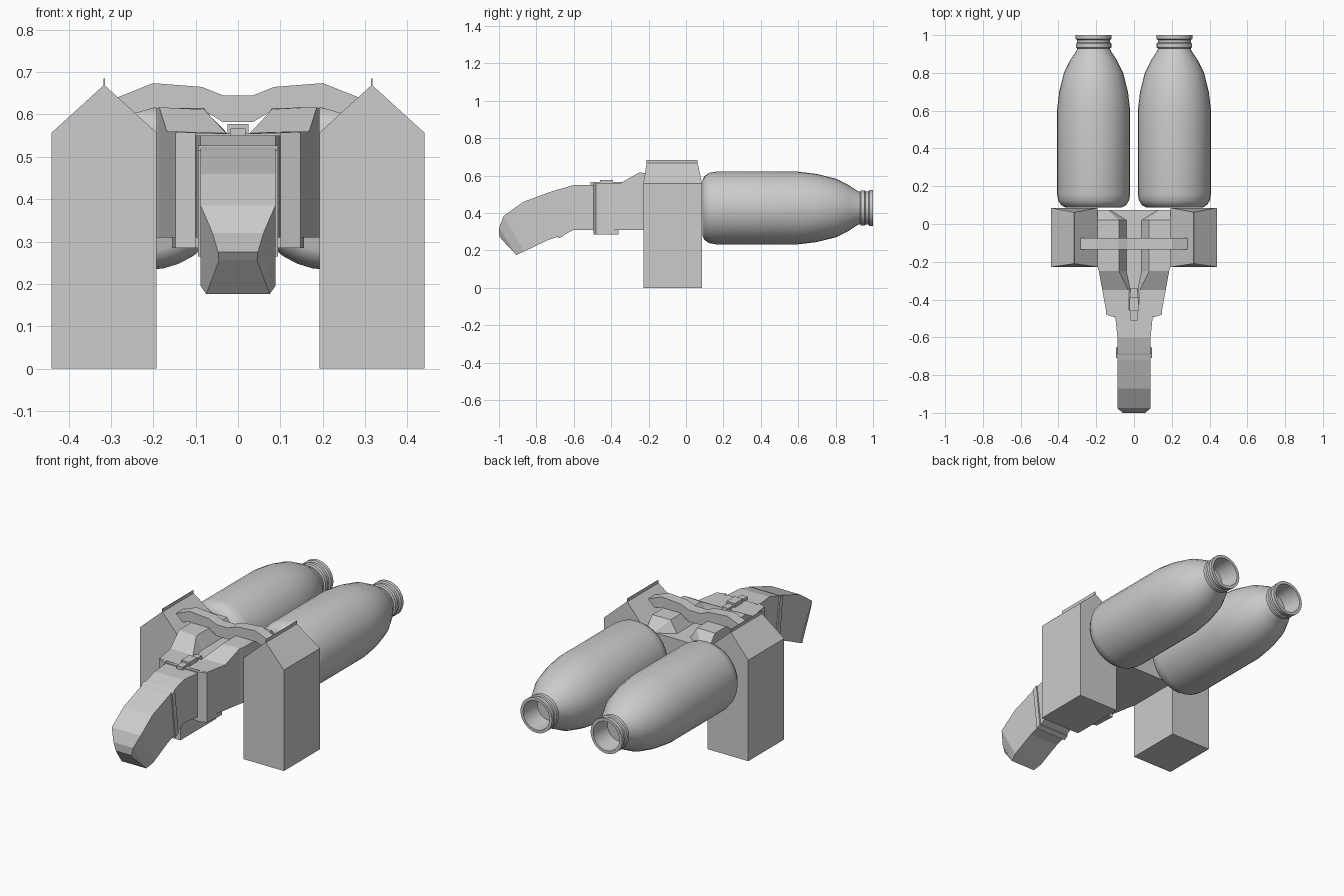
import bpy, bmesh, math
from mathutils import Vector

cube = bpy.data.objects.get("Cube")
if cube:
    bpy.data.objects.remove(cube, do_unlink=True)

grey = bpy.data.materials.new("plain grey")
grey.use_nodes = True
grey.diffuse_color = (0.6, 0.6, 0.6, 1)
grey.node_tree.nodes["Principled BSDF"].inputs["Base Color"].default_value = (0.6, 0.6, 0.6, 1)


def finish(name, bm, smooth=False):
    bmesh.ops.recalc_face_normals(bm, faces=bm.faces)
    mesh = bpy.data.meshes.new(name)
    bm.to_mesh(mesh)
    bm.free()
    mesh.materials.append(grey)
    ob = bpy.data.objects.new(name, mesh)
    bpy.context.collection.objects.link(ob)
    if smooth:
        bpy.ops.object.select_all(action='DESELECT')
        ob.select_set(True)
        bpy.context.view_layer.objects.active = ob
        bpy.ops.object.shade_smooth_by_angle(angle=math.radians(35))
    return ob


def loft(name, rings, closed=False, smooth=False):
    """Skin equal-length rings of points; cap the ends unless closed."""
    bm = bmesh.new()
    loops = [[bm.verts.new(p) for p in ring] for ring in rings]
    pairs = list(zip(loops, loops[1:]))
    if closed:
        pairs.append((loops[-1], loops[0]))
    else:
        bm.faces.new(loops[0])
        bm.faces.new(loops[-1])
    for a, b in pairs:
        for i in range(len(a)):
            j = (i + 1) % len(a)
            bm.faces.new((a[i], a[j], b[j], b[i]))
    return finish(name, bm, smooth)


def mirrored(half, y):
    """Symmetric ring in the XZ plane from its right-hand half."""
    return [(x, y, z) for x, z in half] + [(-x, y, z) for x, z in reversed(half)]


def rect(x, y0, y1, z):
    return [(x[0], y0, z), (x[1], y0, z), (x[1], y1, z), (x[0], y1, z)]


def box(name, x, y, z):
    return loft(name, [rect(x, *y, z[0]), rect(x, *y, z[1])])


def trunk_ring(top, bottom):
    (yt, zt, wt), (yb, zb, wb) = top, bottom
    return [(-wt, yt, zt), (wt, yt, zt), (wb, yb, zb), (-wb, yb, zb)]


# Pylons with gabled tops and thin ridge fins, and the bottle-shaped tanks
tank_profile = [(0.088, 0.15), (0.1, 0.172), (0.125, 0.188), (0.16, 0.194),
                (0.6, 0.194), (0.7, 0.182), (0.8, 0.157), (0.87, 0.122),
                (0.915, 0.092), (0.93, 0.086), (0.935, 0.094), (0.955, 0.094),
                (0.96, 0.088), (0.975, 0.088), (0.98, 0.096), (1.0, 0.096),
                (1.0, 0.08), (0.95, 0.078), (0.89, 0.07)]
SIDES = 32
for side, sx in (("left", 1), ("right", -1)):
    gable = [(0.192, 0), (0.44, 0), (0.44, 0.557), (0.316, 0.67), (0.192, 0.557)]
    rings = []
    for foot, ridge in ((-0.228, -0.21), (0.086, 0.062)):
        rings.append([(sx * x, ridge if z > 0.6 else foot, z) for x, z in gable])
    loft(side + "_pylon", rings)
    box(side + "_ridge_fin", (sx * 0.3145, sx * 0.3175), (-0.21, 0.062), (0.66, 0.685))

    rings = []
    for y, r in tank_profile:
        angles = [2 * math.pi * i / SIDES for i in range(SIDES)]
        rings.append([(sx * 0.214 + r * math.cos(a), y, 0.427 + r * math.sin(a)) for a in angles])
    loft(side + "_tank", rings, smooth=True)

# Hull between the pylons: two raised decks with a valley, sloping to the nose
deck = [(0.04, 0.55), (0.08, 0.615), (0.192, 0.615), (0.192, 0.31)]
loft("hull", [
    mirrored([(0.13, 0.55), (0.14, 0.552), (0.192, 0.552), (0.192, 0.31)], 0.075),
    mirrored(deck, 0.02),
    mirrored(deck, -0.23),
    mirrored([(0.04, 0.55), (0.08, 0.612), (0.186, 0.617), (0.186, 0.31)], -0.25),
    mirrored([(0.02, 0.55), (0.03, 0.558), (0.168, 0.56), (0.168, 0.31)], -0.35),
    mirrored([(0.02, 0.55), (0.03, 0.556), (0.145, 0.56), (0.145, 0.31)], -0.475),
])
cheek = [(0.1, 0.558), (0.147, 0.558), (0.147, 0.285), (0.1, 0.285)]
for side, sx in (("left", 1), ("right", -1)):
    loft(side + "_cheek", [
        [(sx * x, -0.495 if x < 0.12 else -0.48, z) for x, z in cheek],
        [(sx * x * 1.06, -0.36, z) for x, z in cheek]])
box("chin", (-0.1, 0.1), (-0.49, -0.36), (0.285, 0.555))

# Drooping snout with a chamfered tip
W = 0.088
loft("snout", [
    trunk_ring((-0.48, 0.55, 0.1), (-0.48, 0.31, 0.1)),
    trunk_ring((-0.6, 0.55, W), (-0.6, 0.31, W)),
    trunk_ring((-0.72, 0.515, W), (-0.66, 0.28, W)),
    trunk_ring((-0.87, 0.46, W), (-0.735, 0.257, W)),
    trunk_ring((-0.975, 0.385, W), (-0.865, 0.195, W)),
    trunk_ring((-1.0, 0.32, 0.06), (-0.907, 0.176, 0.075)),
    trunk_ring((-0.998, 0.275, 0.047), (-0.982, 0.255, 0.045)),
])
loft("snout_collar", [
    trunk_ring((-0.685, 0.527, 0.095), (-0.655, 0.278, 0.095)),
    trunk_ring((-0.71, 0.515, 0.095), (-0.68, 0.265, 0.095)),
])

# Small latch on the nose
box("latch_bar", (-0.018, 0.018), (-0.51, -0.34), (0.54, 0.567))
box("latch_hub", (-0.025, 0.025), (-0.46, -0.39), (0.55, 0.577))

# Wavy yoke bridging the two pylons
yoke = [(0, 0.645, 0.582), (0.035, 0.645, 0.582), (0.085, 0.665, 0.612),
        (0.2, 0.674, 0.615), (0.285, 0.64, 0.59)]
yoke = [(-x, t, b) for x, t, b in reversed(yoke[1:])] + yoke
loft("yoke", [[(x, -0.135, b), (x, -0.075, b), (x, -0.075, t), (x, -0.135, t)]
              for x, t, b in yoke])
